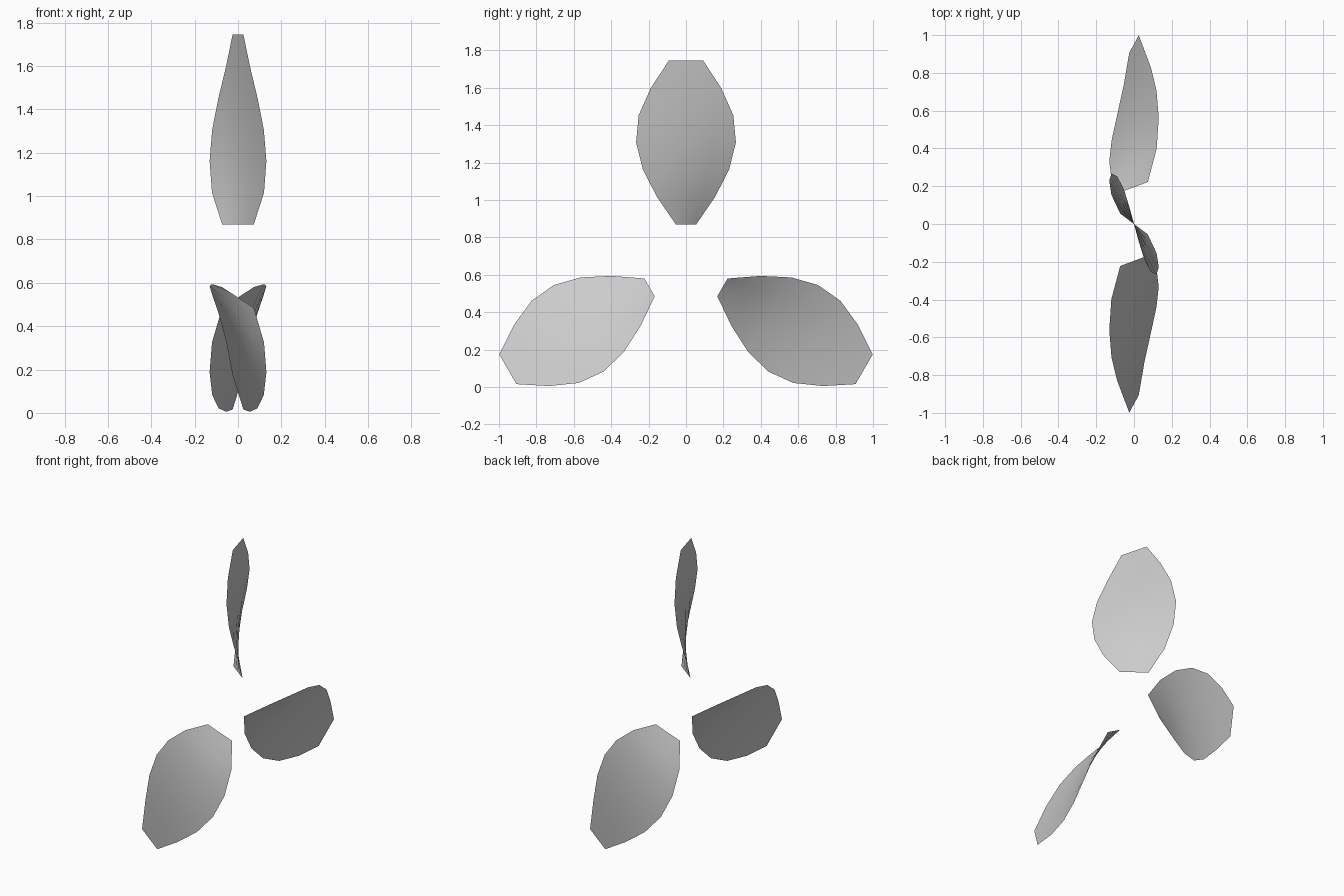
import bpy
import bmesh
from math import radians
from mathutils import Matrix, Vector

if "Cube" in bpy.data.objects:
    bpy.data.objects.remove(bpy.data.objects["Cube"], do_unlink=True)

HUB = Vector((0, 0, 0.645))      # centre of rotation, axis along x
ROOT, TIP = 0.225, 1.10          # blade radii
CHORD_CUTS = 4                   # faces across each blade

# Half chord at evenly spaced stations, root to tip: (along the axis, across it)
STATIONS = [(0.073, 0.055), (0.12, 0.155), (0.131, 0.23), (0.119, 0.267),
            (0.09, 0.253), (0.055, 0.188), (0.025, 0.092)]

grey = bpy.data.materials.new("blade grey")
grey.use_nodes = True
grey.diffuse_color = (0.6, 0.6, 0.6, 1)
grey.node_tree.nodes["Principled BSDF"].inputs["Base Color"].default_value = grey.diffuse_color


def make_blade(name, angle):
    """Thin twisted blade, lofted through straight chords."""
    bm = bmesh.new()
    rows = []
    for i, (depth, width) in enumerate(STATIONS):
        radius = ROOT + (TIP - ROOT) * i / (len(STATIONS) - 1)
        row = []
        for j in range(CHORD_CUTS + 1):
            t = 2 * j / CHORD_CUTS - 1
            row.append(bm.verts.new((-depth * t, width * t, radius)))
        rows.append(row)
    for low, high in zip(rows, rows[1:]):
        for j in range(CHORD_CUTS):
            face = bm.faces.new((low[j], low[j + 1], high[j + 1], high[j]))
            face.smooth = True
    bm.transform(Matrix.Translation(HUB) @ Matrix.Rotation(radians(angle), 4, 'X'))
    mesh = bpy.data.meshes.new(name)
    bm.to_mesh(mesh)
    bm.free()
    mesh.materials.append(grey)
    blade = bpy.data.objects.new(name, mesh)
    bpy.context.collection.objects.link(blade)


# Three equal blades around the axis
for name, angle in (("top_blade", 0), ("front_blade", 120), ("back_blade", 240)):
    make_blade(name, angle)
